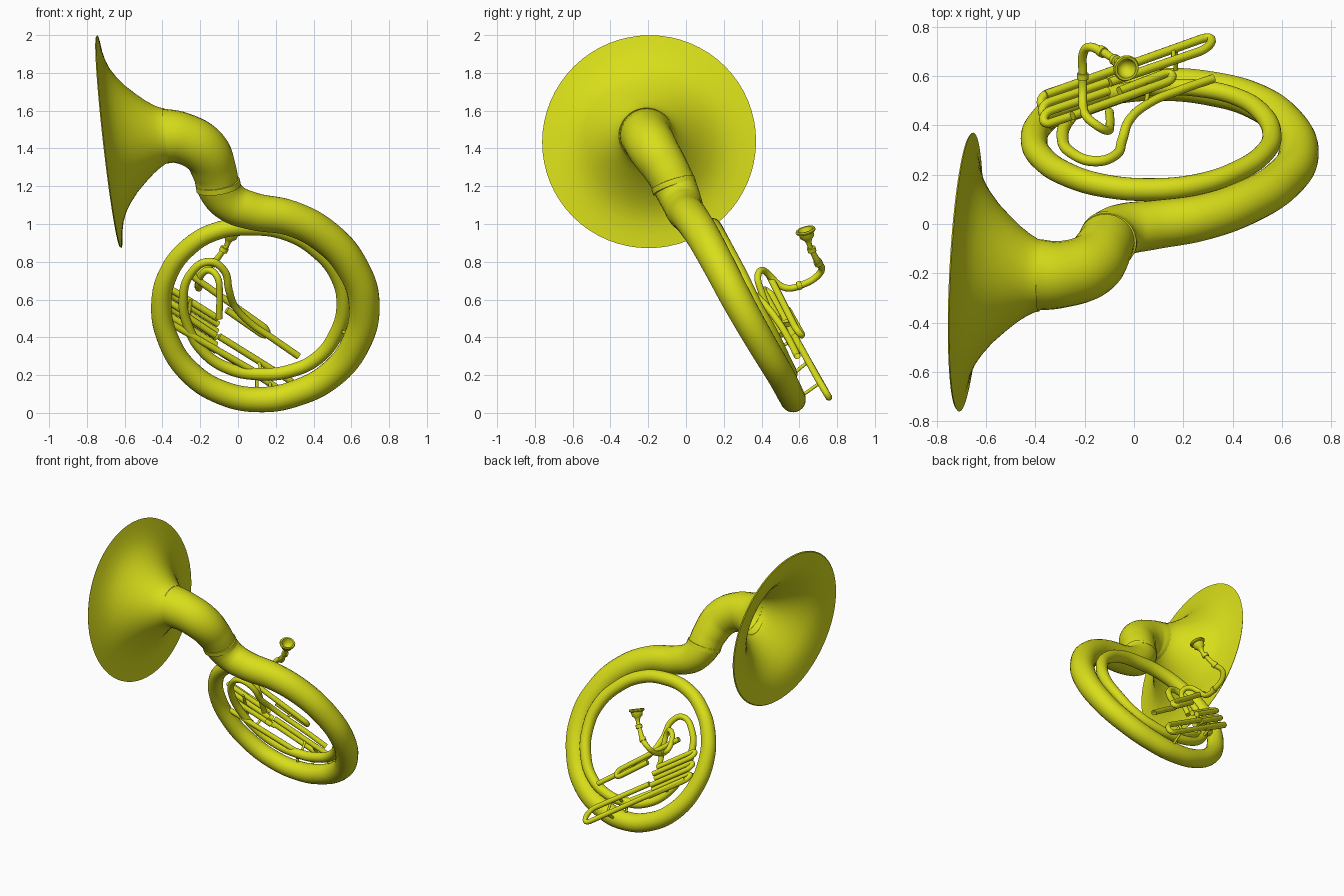
import bpy, bmesh, math
from mathutils import Vector

brass = bpy.data.materials.new("yellow_brass")
brass.diffuse_color = (0.69, 0.73, 0.01, 1)


def tube(name, pts, r=0.018, smooth=True, res=5, sides=5, caps=True):
    """Sweep a round pipe through (x, y, z[, radius]) points."""
    cu = bpy.data.curves.new(name, 'CURVE')
    cu.dimensions = '3D'
    cu.bevel_depth = 1.0
    cu.bevel_resolution = sides
    cu.resolution_u = res
    cu.use_fill_caps = caps
    sp = cu.splines.new('BEZIER')
    sp.radius_interpolation = 'CARDINAL'
    sp.bezier_points.add(len(pts) - 1)
    for bp, p in zip(sp.bezier_points, pts):
        bp.co = p[:3]
        bp.radius = p[3] if len(p) > 3 else r
        bp.handle_left_type = bp.handle_right_type = 'AUTO' if smooth else 'VECTOR'
    ob = bpy.data.objects.new(name, cu)
    bpy.context.collection.objects.link(ob)
    finish(ob, True)
    return ob


def finish(ob, convert=False):
    bpy.ops.object.select_all(action='DESELECT')
    ob.select_set(True)
    bpy.context.view_layer.objects.active = ob
    if convert:
        bpy.ops.object.convert(target='MESH')
    ob.data.materials.clear()
    ob.data.materials.append(brass)
    bpy.ops.object.shade_smooth_by_angle(angle=math.radians(40))


def lathe(name, profile, origin, axis, steps=48):
    """Spin a (radius, height) profile about an axis."""
    bm = bmesh.new()
    vs = [bm.verts.new((r, 0, h)) for r, h in profile]
    es = [bm.edges.new(e) for e in zip(vs, vs[1:])]
    bmesh.ops.spin(bm, geom=vs + es, cent=(0, 0, 0), axis=(0, 0, 1),
                   angle=math.tau, steps=steps, use_duplicate=False)
    bmesh.ops.remove_doubles(bm, verts=bm.verts, dist=1e-4)
    bmesh.ops.recalc_face_normals(bm, faces=bm.faces)
    me = bpy.data.meshes.new(name)
    bm.to_mesh(me)
    bm.free()
    ob = bpy.data.objects.new(name, me)
    bpy.context.collection.objects.link(ob)
    ob.rotation_euler = Vector(axis).to_track_quat('Z', 'Y').to_euler()
    ob.location = origin
    finish(ob)
    return ob


def slide(name, a0, a1, b1, b0, bow):
    """Two straight pipes joined by a U bend pushed out along bow."""
    a0, a1, b1, b0, bow = map(Vector, (a0, a1, b1, b0, bow))
    mid, half = (a1 + b1) / 2, (a1 - b1) / 2
    pts = [a0]
    for i in range(9):
        t = math.pi * i / 8
        pts.append(mid + half * math.cos(t) + bow * math.sin(t))
    tube(name, [tuple(p) for p in pts + [b0]], smooth=False, res=1)


# flared bell, a thin closed shell
outer = [(.567, .006), (.5, .014), (.434, .03), (.385, .05), (.34, .078), (.285, .122),
         (.237, .172), (.195, .22), (.168, .258), (.15, .29), (.145, .31)]
inner = [(r - .006, h - .006) for r, h in outer[::-1]]
lathe("bell", outer + inner + outer[:1], (-.687, -.195, 1.435), (.99, -.05, .112), 64)

# neck and large coil, tapering into the second inner coil and the small loop
coil = [(-.41, -.206, 1.466, .146), (-.3, -.205, 1.455, .136), (-.18, -.17, 1.39, .13),
        (-.125, -.1, 1.28, .118), (-.1, -.055, 1.19, .113), (-.04, -.022, 1.115, .106),
        (.07, -.005, 1.07, .1), (.28, .028, 1.03, .094), (.46, .09, .935, .09),
        (.6, .175, .78, .086), (.668, .28, .58, .082), (.62, .405, .36, .077),
        (.49, .5, .2, .073), (.31, .55, .105, .07), (.12, .567, .07, .067),
        (-.08, .55, .105, .064), (-.26, .5, .22, .061), (-.37, .42, .39, .057),
        (-.406, .34, .57, .054), (-.37, .265, .735, .051), (-.27, .2, .87, .049),
        (-.12, .155, .96, .047)]
inner_coil = [(.07, .14, .985, .046), (.26, .16, .955, .044), (.43, .22, .85, .042),
              (.53, .29, .72, .041), (.56, .365, .57, .039), (.52, .45, .42, .038),
              (.42, .515, .29, .036), (.27, .55, .22, .035), (.12, .555, .205, .033),
              (-.05, .54, .235, .031), (-.19, .49, .33, .028), (-.265, .425, .46, .026),
              (-.29, .35, .6, .024), (-.255, .29, .73, .022), (-.155, .255, .8, .021),
              (-.075, .28, .755, .02), (-.048, .34, .65, .02), (-.02, .42, .57, .019),
              (.06, .49, .48, .018), (.19, .545, .39, .018), (.32, .59, .3, .018)]
tube("main_coil", coil + inner_coil, res=7, sides=10, caps=False)
lathe("neck_collar", [(.1, -.02), (.119, -.015), (.119, .015), (.1, .02)],
      (-.105, -.065, 1.205), (-.15, -.3, .9), 32)

# long tuning slide and upper slide
slide("long_slide", (-.1, .575, .405), (.265, .7, .178), (.275, .752, .09),
      (-.36, .525, .49), (.045, .016, -.028))
slide("upper_slide", (-.25, .44, .73), (.13, .575, .46), (.12, .61, .42),
      (-.06, .54, .545), (.03, .01, -.02))

# three short valve slides, bent at the upper left
for i in range(3):
    p = Vector((-.34 - .005 * i, .41 + .035 * i, .645 - .07 * i))
    q = p + Vector((0, .05, -.03))
    run = Vector((.235, .08, -.146))
    slide("valve_slide_%d" % (i + 1), p + run, p, q, q + run, (-.028, -.01, .017))
tube("lower_slide", [(-.35, .40, .47), (.12, .57, .2)], smooth=False, res=1)
tube("middle_pipe", [(-.3, .42, .53), (-.12, .5, .41)], smooth=False, res=1)

# lead pipe from the mouthpiece, over a loop, down to the valves
tube("lead_pipe", [(-.06, .655, .885, .014), (-.085, .672, .85, .015), (-.13, .7, .795),
                   (-.185, .718, .76), (-.207, .69, .72), (-.208, .62, .68),
                   (-.208, .54, .66), (-.208, .49, .68), (-.195, .44, .73),
                   (-.15, .4, .755), (-.11, .38, .72), (-.098, .4, .64), (-.1, .455, .5)])
for i, (c, d) in enumerate([((-.075, .665, .865), (.05, -.03, .1)),
                            ((-.13, .7, .795), (.05, -.03, .055)),
                            ((-.208, .6, .674), (0, 1, .3))]):
    lathe("pipe_ferrule_%d" % (i + 1), [(.012, -.014), (.023, -.012), (.023, .012), (.012, .014)],
          c, d, 20)

# mouthpiece with hollow cup
lathe("mouthpiece", [(.012, -.01), (.015, .02), (.022, .035), (.037, .05), (.041, .075),
                     (.052, .08), (.054, .088), (.05, .095), (.04, .094), (.034, .07),
                     (.018, .05), (0, .045)], (-.06, .655, .885), (.035, -.028, .1), 32)

# small braces
braces = [((.1, .57, .1), (.1, .56, .21)), ((.11, .645, .27), (.13, .56, .2)),
          ((.55, .37, .43), (.62, .38, .41)), ((-.25, .42, .6), (-.27, .5, .42)),
          ((.06, .57, .49), (.05, .49, .48)), ((-.2, .5, .35), (-.2, .58, .39)),
          ((.16, .66, .24), (.16, .71, .16)), ((.17, .57, .06), (.17, .71, .16))]
for i, (a, b) in enumerate(braces):
    tube("brace_%d" % (i + 1), [a, b], r=.009, smooth=False, res=1, sides=3)
